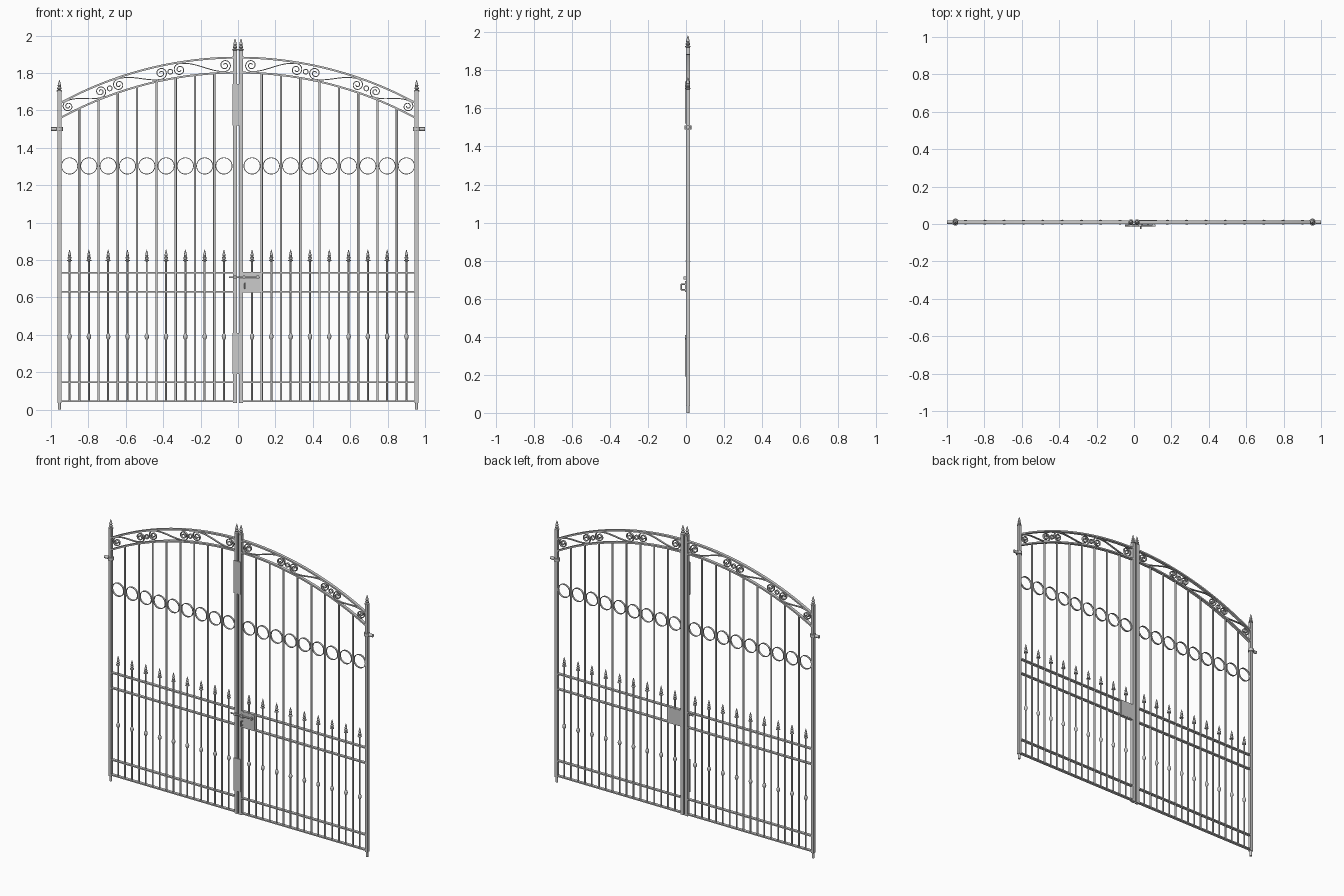
import bpy, bmesh, math
from mathutils import Matrix, Vector

if "Cube" in bpy.data.objects:
    bpy.data.objects.remove(bpy.data.objects["Cube"])

Y0 = 0.01          # centre plane of the gate frame
R = 1.98           # radius of the arched top
STEP = 0.1032      # spacing of bars and rings
XS = [0.075 + STEP * i for i in range(9)]           # rings and spear bars
XT = [0.075 + STEP * (i + 0.5) for i in range(8)]   # tall bars


def arch_z(x, top):
    return top - R + math.sqrt(R * R - x * x)


def box(bm, x0, x1, y0, y1, z0, z1):
    m = Matrix.Translation(((x0 + x1) / 2, (y0 + y1) / 2, (z0 + z1) / 2))
    m = m @ Matrix.Diagonal((x1 - x0, y1 - y0, z1 - z0, 1))
    bmesh.ops.create_cube(bm, size=1, matrix=m)


def rod(bm, a, b, r, n=12):
    a, b = Vector(a), Vector(b)
    d = b - a
    m = Matrix.Translation((a + b) / 2) @ d.to_track_quat('Z', 'Y').to_matrix().to_4x4()
    bmesh.ops.create_cone(bm, cap_ends=True, segments=n, radius1=r, radius2=r,
                          depth=d.length, matrix=m)


def lathe(bm, x, y, z, prof, n=12):
    rings = [[bm.verts.new((x + r * math.cos(2 * math.pi * k / n),
                            y + r * math.sin(2 * math.pi * k / n), z + h))
              for k in range(n)] for r, h in prof]
    for a, b in zip(rings, rings[1:]):
        for k in range(n):
            bm.faces.new((a[k], a[(k + 1) % n], b[(k + 1) % n], b[k]))
    bm.faces.new(rings[0])
    bm.faces.new(rings[-1])


def ribbon(bm, pts, thick, depth, closed=False):
    """Flat bar standing in depth, following a path in the XZ plane."""
    n, secs = len(pts), []
    for i, (x, z) in enumerate(pts):
        p = pts[(i - 1) % n] if closed else pts[max(i - 1, 0)]
        q = pts[(i + 1) % n] if closed else pts[min(i + 1, n - 1)]
        t = Vector((q[0] - p[0], q[1] - p[1])).normalized() * thick / 2
        secs.append([bm.verts.new((x - s * t.y, Y0 + d * depth / 2, z + s * t.x))
                     for s, d in ((1, -1), (1, 1), (-1, 1), (-1, -1))])
    for i in range(n if closed else n - 1):
        a, b = secs[i], secs[(i + 1) % n]
        for k in range(4):
            bm.faces.new((a[k], a[(k + 1) % 4], b[(k + 1) % 4], b[k]))
    if not closed:
        bm.faces.new(secs[0])
        bm.faces.new(secs[-1])


def part(name, build, mirror=True):
    bm = bmesh.new()
    build(bm)
    bmesh.ops.recalc_face_normals(bm, faces=bm.faces[:])
    me = bpy.data.meshes.new(name)
    bm.to_mesh(me)
    bm.free()
    ob = bpy.data.objects.new(name, me)
    bpy.context.collection.objects.link(ob)
    if mirror:
        mod = ob.modifiers.new("other_leaf", 'MIRROR')
        mod.use_mirror_merge = False
    bpy.ops.object.select_all(action='DESELECT')
    ob.select_set(True)
    bpy.context.view_layer.objects.active = ob
    bpy.ops.object.shade_smooth_by_angle(angle=math.radians(35))
    return ob


SPEAR = [(.006, 0), (.013, .002), (.013, .006), (.006, .010), (.010, .015), (.0105, .020),
         (.006, .027), (.0085, .032), (.005, .048), (.0004, .064)]
KNOB = [(.006, -.016), (.010, -.009), (.012, 0), (.010, .009), (.006, .016)]


# posts with pivot pins and spear tops
def posts(bm):
    box(bm, .945, .965, 0, .02, .035, 1.70)
    rod(bm, (.955, Y0, 0), (.955, Y0, .036), .008)
    box(bm, .005, .027, -.001, .021, .035, 1.92)

def post_finials(bm):
    for x, z in ((.955, 1.70), (.016, 1.92)):
        lathe(bm, x, Y0, z, [(r * 1.15, h) for r, h in SPEAR])

part("posts", posts)
part("post_finials", post_finials)


# straight rails
def rails(bm):
    for z in (.045, .147, .630, .733):
        box(bm, .026, .946, 0, .02, z - .004, z + .004)

part("rails", rails)


# two arched rails
def arches(bm):
    for top in (1.882, 1.802):
        xs = [.02 + (.946 - .02) * i / 32 for i in range(33)]
        ribbon(bm, [(x, arch_z(x, top)) for x in xs], .01, .02)

part("arched_rails", arches)


# tall bars, and short spear bars with knobs
def tall_bars(bm):
    for x in XT:
        rod(bm, (x, Y0, .045), (x, Y0, arch_z(x, 1.802)), .006)

def spear_bars(bm):
    for x in XS:
        rod(bm, (x, Y0, .045), (x, Y0, .797), .005)
        lathe(bm, x, Y0, .793, SPEAR)
        lathe(bm, x, Y0, .39, KNOB)

part("tall_bars", tall_bars)
part("spear_bars", spear_bars)


# row of rings
def circle(x, z, r, n):
    return [(x + r * math.cos(2 * math.pi * k / n), z + r * math.sin(2 * math.pi * k / n))
            for k in range(n)]

def rings(bm):
    for x in XS:
        ribbon(bm, circle(x, 1.303, .0435, 32), .004, .012, True)

part("rings", rings)


# S scrolls bent along the arch, with small rings between them
def on_arch(s, t):
    a = s / R
    return (R + t) * math.sin(a), 1.842 - R + (R + t) * math.cos(a)

def scrolls(bm):
    for xa, xb in ((.908, .735), (.637, .412), (.312, .070)):
        sa, sb = (R * math.asin(x / R) for x in (xa, xb))
        ra = .033 * math.cos(sa / R)
        rb = .033 * math.cos(sb / R)

        def spiral(s, r, sign):
            out = []
            for i in range(37):
                u = i / 36
                ang = math.pi / 2 + (1 - u) * math.pi * 3.4
                rad = r * (.2 + .8 * u)
                out.append((s - sign * rad * math.cos(ang), sign * rad * math.sin(ang)))
            return out
        path = spiral(sa, ra, 1)
        for i in range(1, 16):
            u = i / 16
            c = math.cos(math.pi * u)
            path.append((sa + (sb - sa) * u, c * (ra + (rb - ra) * u)))
        path += spiral(sb, rb, -1)[::-1]
        ribbon(bm, [on_arch(s, t) for s, t in path], .005, .012)
    for x in (.362, .686):
        ribbon(bm, circle(x, arch_z(x, 1.84), .013, 20), .005, .012, True)

part("scrolls", scrolls)


# hinge collars with wall pins
def hinges(bm):
    lathe(bm, .955, Y0, 1.49, [(.019, 0), (.019, .02)], 16)
    rod(bm, (.965, Y0, 1.50), (1.0, Y0, 1.50), .010)

part("hinges", hinges)


# cover plates over the middle gap
def plates(bm):
    for z0, z1 in ((.19, .41), (1.52, 1.74)):
        box(bm, -.029, .022, -.006, 0, z0, z1)

part("cover_plates", plates, False)


# lock case, sliding bolt and handle
def lock(bm):
    box(bm, .026, .122, -.001, .021, .63, .733)

def bolt(bm):
    rod(bm, (-.048, -.008, .708), (.115, -.008, .708), .005)
    for x in (.032, .105):
        box(bm, x - .006, x + .006, -.014, 0, .700, .716)
    box(bm, -.022, -.010, -.014, 0, .700, .716)

def handle(bm):
    box(bm, .028, .047, -.005, 0, .635, .692)
    rod(bm, (.037, 0, .675), (.037, -.026, .675), .004)
    rod(bm, (.037, -.024, .678), (.037, -.024, .645), .004)
    rod(bm, (.037, 0, .648), (.037, -.026, .648), .004)

part("lock_case", lock, False)
part("sliding_bolt", bolt, False)
part("lock_handle", handle, False)
